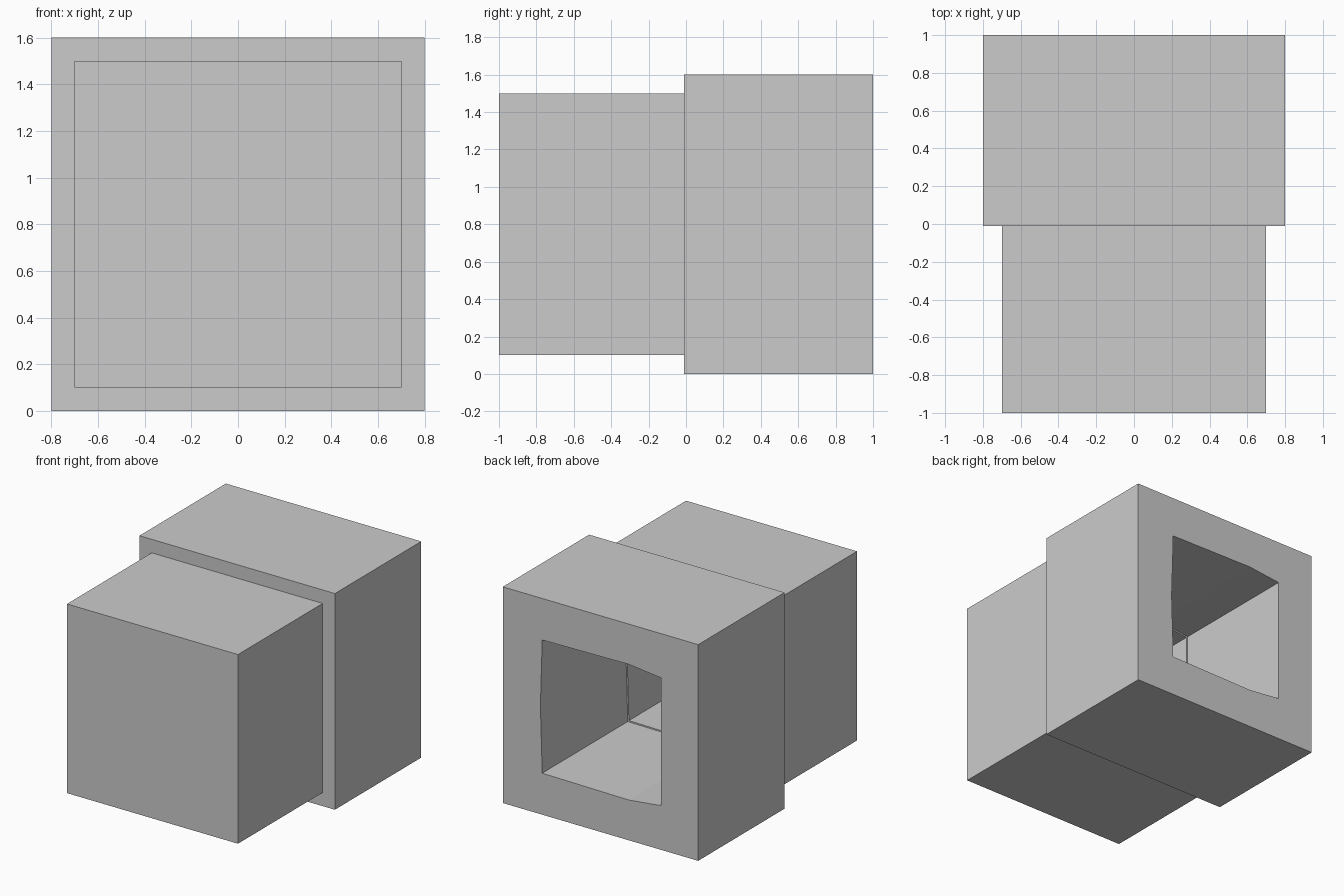
import bpy, bmesh

if "Cube" in bpy.data.objects:
    bpy.data.objects.remove(bpy.data.objects["Cube"])

# Half outline of the opening (x, height above centre); mirrored vertically
HALF = [(0.477, 0.493), (-0.23, 0.502), (-0.495, 0.473)]
OUTLINE = [(0.492, 0)] + HALF + [(x, -z) for x, z in reversed(HALF)]
CENTRE_Z = 0.8


def link(name, bm):
    bmesh.ops.recalc_face_normals(bm, faces=bm.faces)
    mesh = bpy.data.meshes.new(name)
    bm.to_mesh(mesh)
    bm.free()
    obj = bpy.data.objects.new(name, mesh)
    bpy.context.collection.objects.link(obj)
    return obj


def prism(name, outline, y0, y1):
    """Extrude an x/z outline along y."""
    bm = bmesh.new()
    face = bm.faces.new([bm.verts.new((x, y0, CENTRE_Z + z)) for x, z in outline])
    ext = bmesh.ops.extrude_face_region(bm, geom=[face])
    verts = [v for v in ext["geom"] if isinstance(v, bmesh.types.BMVert)]
    bmesh.ops.translate(bm, verts=verts, vec=(0, y1 - y0, 0))
    if face.is_valid and len(bm.faces) < len(outline) + 2:
        bm.faces.new([v for v in face.verts])
    return link(name, bm)


def hollow_block(name, half, y0, y1, cut0, cut1, scale):
    """Square block with the seven-sided opening cut into it from the back."""
    block = prism(name, [(half, -half), (half, half), (-half, half), (-half, -half)], y0, y1)
    cutter = prism(name + "_cutter", [(x * scale, z * scale) for x, z in OUTLINE], cut0, cut1)
    cutter.hide_render = True
    mod = block.modifiers.new("opening", "BOOLEAN")
    mod.object = cutter
    mod.operation = "DIFFERENCE"
    mod.solver = "EXACT"
    bpy.context.view_layer.objects.active = block
    bpy.ops.object.modifier_apply(modifier=mod.name)
    bpy.data.objects.remove(cutter)
    return block


# Large rear block, open right through
hollow_block("rear_housing", 0.8, -0.01, 1.0, -0.2, 1.2, 1.0)
# Smaller front block, a pocket closed at the front
hollow_block("front_housing", 0.7, -1.0, 0.0, -0.9, 0.2, 0.98)
